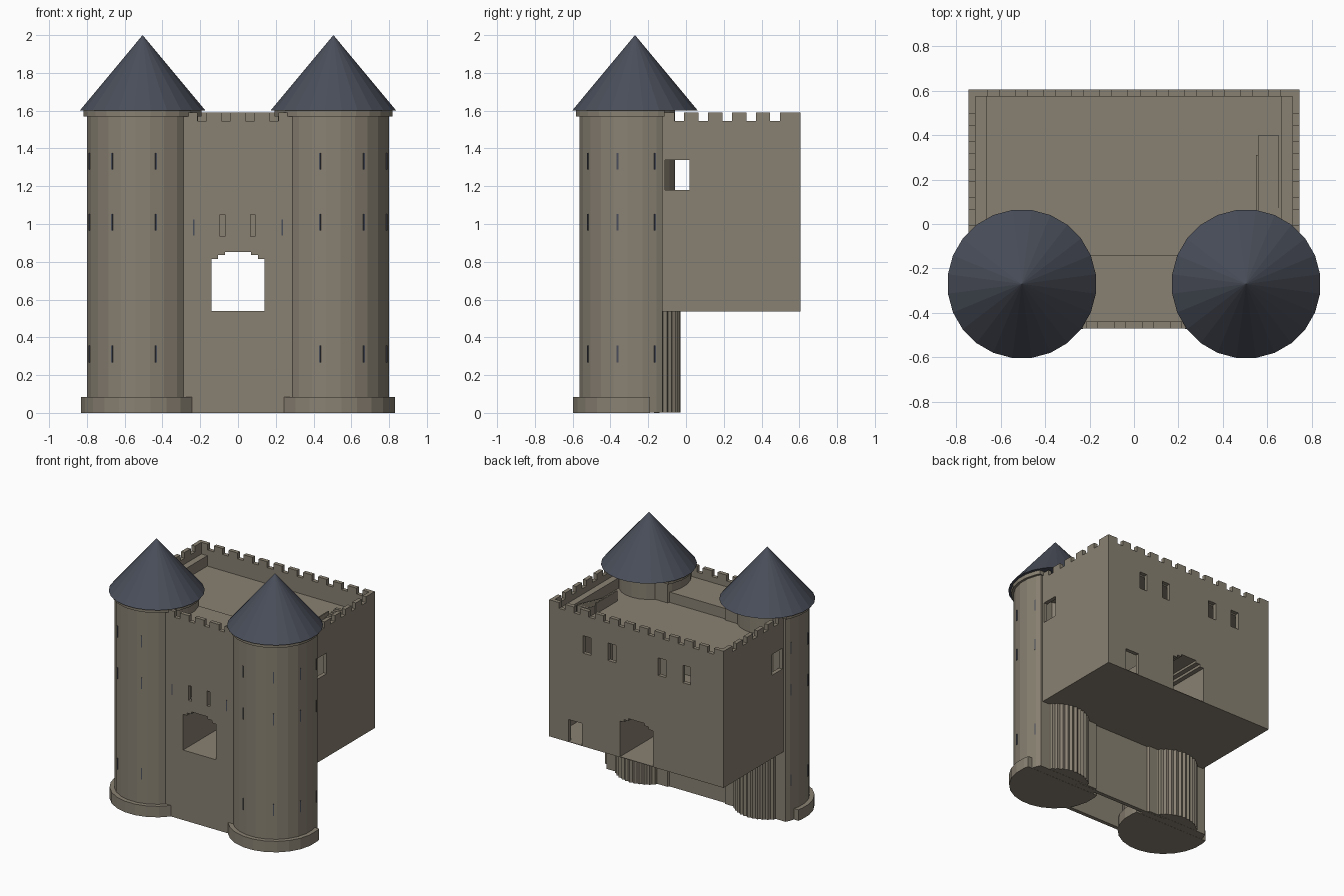
import bpy, bmesh, math
from mathutils import Matrix

cube = bpy.data.objects.get("Cube")
if cube:
    bpy.data.objects.remove(cube, do_unlink=True)


def material(name, rgb):
    m = bpy.data.materials.new(name)
    m.use_nodes = True
    m.diffuse_color = (*rgb, 1)
    m.node_tree.nodes["Principled BSDF"].inputs["Base Color"].default_value = (*rgb, 1)
    return m


STONE = material("warm grey stone", (0.25, 0.22, 0.17))
SLATE = material("blue grey slate", (0.068, 0.077, 0.102))


def make(name, bm, mat):
    bmesh.ops.recalc_face_normals(bm, faces=bm.faces)
    me = bpy.data.meshes.new(name)
    bm.to_mesh(me)
    bm.free()
    me.materials.append(mat)
    ob = bpy.data.objects.new(name, me)
    bpy.context.collection.objects.link(ob)
    return ob


def add_box(bm, x, y, z):
    size = Matrix.Diagonal((x[1] - x[0], y[1] - y[0], z[1] - z[0], 1))
    mid = Matrix.Translation([(r[0] + r[1]) / 2 for r in (x, y, z)])
    bmesh.ops.create_cube(bm, size=1, matrix=mid @ size)


def boxes(name, ranges, mat=STONE):
    bm = bmesh.new()
    for r in ranges:
        add_box(bm, *r)
    return make(name, bm, mat)


def prism(name, points, offset, mat=STONE):
    """Extrude a flat outline of 3D points along an offset."""
    bm = bmesh.new()
    face = bm.faces.new([bm.verts.new(p) for p in points])
    ext = bmesh.ops.extrude_face_region(bm, geom=[face])
    bmesh.ops.translate(bm, vec=offset, verts=[v for v in ext["geom"] if isinstance(v, bmesh.types.BMVert)])
    return make(name, bm, mat)


def cut(ob, cutter):
    cutter.hide_render = True
    mod = ob.modifiers.new("cut", "BOOLEAN")
    mod.operation = "DIFFERENCE"
    mod.solver = "EXACT"
    mod.object = cutter
    bpy.context.view_layer.objects.active = ob
    bpy.ops.object.modifier_apply(modifier=mod.name)
    bpy.data.objects.remove(cutter, do_unlink=True)


def cut_gate(ob):
    # Stepped arch running the whole depth of the castle
    half = [(0.14, 0.54), (0.14, 0.815), (0.105, 0.815), (0.105, 0.835), (0.068, 0.835), (0.068, 0.853)]
    outline = half + [(-x, z) for x, z in reversed(half)]
    cut(ob, prism("gate_cutter", [(x, -0.7, z) for x, z in outline], (0, 1.5, 0)))


TOP, FLOOR, STEP = 1.59, 0.54, 0.127
W, D = 0.745, 0.605
GAP = (1.545, 1.7)

# Gatehouse between the towers
front = boxes("gatehouse_front_wall", [((-0.32, 0.32), (-0.47, -0.44), (0, TOP))])
holes = [((x - 0.024, x + 0.024), (-0.6, -0.3), GAP) for x in [STEP * (i - 1.5) for i in range(4)]]
holes += [((x - 0.013, x + 0.013), (-0.6, -0.3), (0.935, 1.05)) for x in (-0.082, 0.078)]
cut(front, boxes("cutter", holes))
cut_gate(front)
rear = boxes("gatehouse_rear_wall", [((-0.4, 0.4), (-0.17, -0.14), (0, 1.49))])
cut_gate(rear)
boxes("gatehouse_roof", [((-0.3, 0.3), (-0.445, -0.14), (1.45, 1.5))])

# Keep walls with crenellations and windows
back = boxes("keep_back_wall", [((-W, W), (D - 0.03, D), (FLOOR, TOP))])
holes = [((x - 0.026, x + 0.026), (0.5, 0.7), GAP) for x in [STEP * i for i in range(-5, 6)]]
holes += [((x - 0.034, x + 0.034), (0.5, 0.7), (1.255, 1.39)) for x in (0.42, 0.21, -0.22, -0.43)]
holes.append(((0.465, 0.58), (0.5, 0.7), (0.5, 0.71)))
cut(back, boxes("cutter", holes))
cut_gate(back)

for side, s in (("left", 1), ("right", -1)):
    def span(a, b):
        return tuple(sorted((s * a, s * b)))

    wall = boxes(side + "_keep_wall", [(span(W - 0.03, W), (-0.125, D - 0.03), (FLOOR, TOP))])
    holes = [(span(0.6, 0.9), (y - 0.026, y + 0.026), GAP) for y in [-0.036 + STEP * i for i in range(5)]]
    holes.append((span(0.6, 0.9), (-0.11, 0.018), (1.18, 1.34)))
    cut(wall, boxes("cutter", holes))
    boxes(side + "_wall_walk", [(span(0.665, W - 0.03), (-0.13, D - 0.03), (1.38, 1.5))])

# Keep floor, roof and gate passage
boxes("keep_floor", [((-W, W), (-0.14, D), (FLOOR - 0.004, FLOOR))])
boxes("keep_roof", [((-0.665, 0.665), (-0.14, D - 0.03), (1.38, 1.42))])
passage = boxes("gate_passage", [((-0.16, 0.16), (-0.45, D - 0.01), (FLOOR - 0.003, 0.9))])
cut_gate(passage)

# Stair from the roof up to the wall walk
steps = 16
run = 0.35 / steps
boxes("roof_stair", [((0.56, 0.65), (0.05 + i * run, 0.05 + (i + 1) * run), (1.41, 1.425 + 0.075 * i / steps))
                     for i in range(steps)])
boxes("stair_side_wall", [((0.55, 0.56), (0.05, 0.31), (1.41, 1.5))])


def arc(cx, r, end, z):
    """Front part of a 24-sided circle, closed by a straight chord."""
    n = 24
    inner = [math.radians(7.5 + 360 * i / n) for i in range(-n, n)]
    start, stop = math.radians(-180 - end), math.radians(end)
    angles = [start] + [a for a in inner if start + 0.02 < a < stop - 0.02] + [stop]
    return [(cx + r * math.cos(a), -0.27 + r * math.sin(a), z) for a in angles]


def ring(cx, radii, n, z):
    return [(cx + radii[i % 2] * math.cos(math.tau * i / n), -0.27 + radii[i % 2] * math.sin(math.tau * i / n), z)
            for i in range(n)]


# Round towers
for side, s in (("left", 1), ("right", -1)):
    cx = 0.505 * s
    prism(side + "_tower", arc(cx, 0.297, 29.5, 0.001), (0, 0, 1.58))
    prism(side + "_tower_base", arc(cx, 0.33, 14, 0), (0, 0, 0.085))
    prism(side + "_tower_cornice", arc(cx, 0.315, 29.5, 1.57), (0, 0, 0.03))
    prism(side + "_tower_ribbed_core", ring(cx, (0.24, 0.229), 80, 0.002), (0, 0, FLOOR))
    prism(side + "_tower_upper_core", ring(cx, (0.212, 0.212), 24, FLOOR), (0, 0, 1.6 - FLOOR))

    bm = bmesh.new()
    place = Matrix.Translation((cx, -0.27, 1.8)) @ Matrix.Rotation(math.radians(7.5), 4, "Z")
    bmesh.ops.create_cone(bm, cap_ends=True, segments=24, radius1=0.336, radius2=0, depth=0.4, matrix=place)
    make(side + "_tower_roof", bm, SLATE)

    # Arrow slits on the tower and beside the gate
    bm = bmesh.new()
    for angle in (-104, -57, -18, 21):
        a = math.radians(angle if s > 0 else 180 - angle)
        for z in (0.312, 1.01, 1.332):
            m = (Matrix.Translation((cx, -0.27, z)) @ Matrix.Rotation(a, 4, "Z")
                 @ Matrix.Translation((0.294, 0, 0)) @ Matrix.Diagonal((0.01, 0.009, 0.088, 1)))
            bmesh.ops.create_cube(bm, size=1, matrix=m)
    x = 0.233 * s
    add_box(bm, (x - 0.004, x + 0.004), (-0.473, -0.465), (0.94, 1.025))
    make(side + "_arrow_slits", bm, SLATE)
